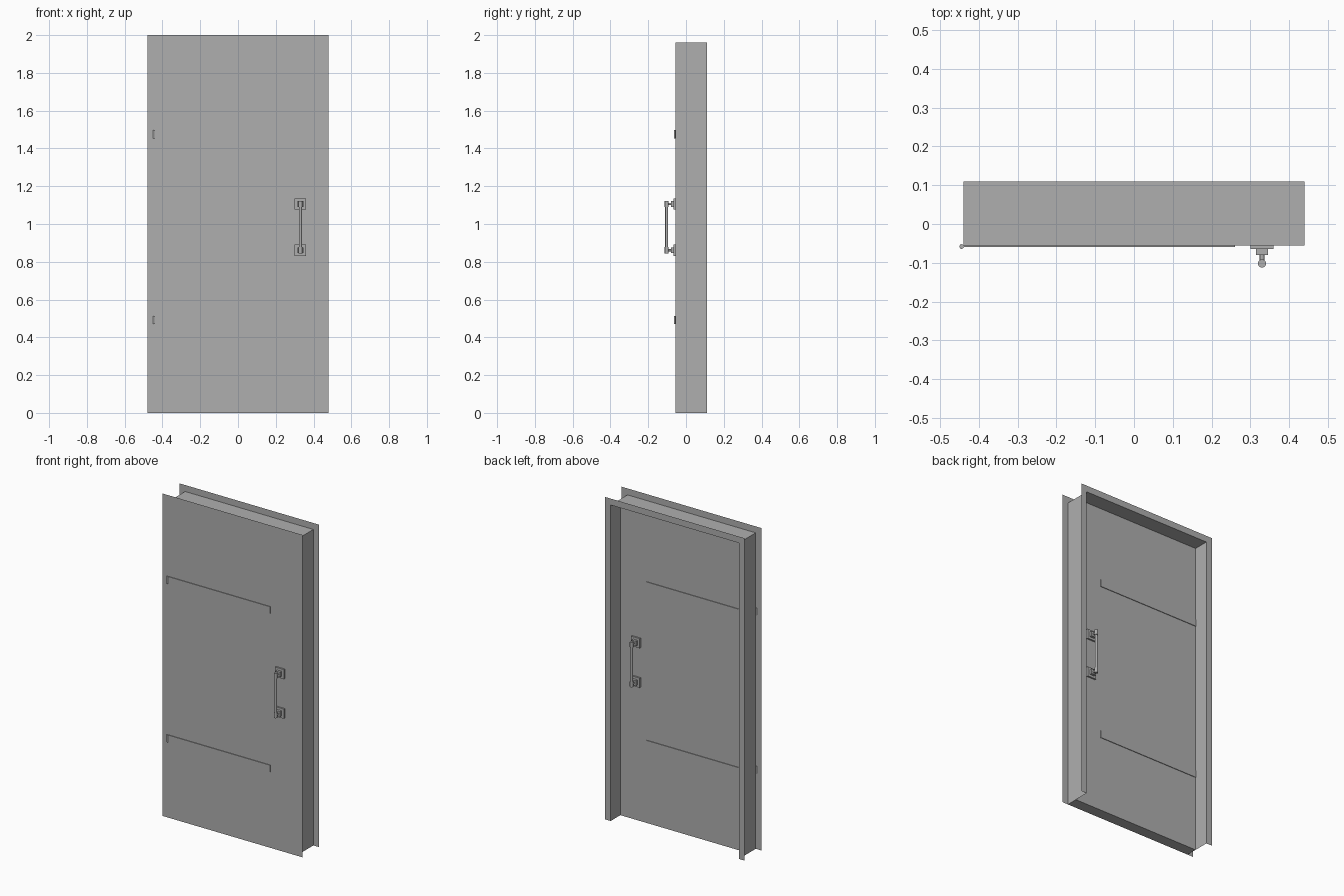
import bpy, bmesh, math
from mathutils import Vector

if "Cube" in bpy.data.objects:
    bpy.data.objects.remove(bpy.data.objects["Cube"], do_unlink=True)

grey = bpy.data.materials.new("door_grey")
grey.use_nodes = True
grey.diffuse_color = (0.43, 0.43, 0.43, 1)
grey.node_tree.nodes["Principled BSDF"].inputs["Base Color"].default_value = grey.diffuse_color

FRONT, LEAF_BACK, BACK = -0.055, 0.015, 0.11
HALF_W, HEIGHT, FLANGE = 0.44, 1.96, 0.04
MID = (FRONT + LEAF_BACK) / 2


def finish(name, bm):
    mesh = bpy.data.meshes.new(name)
    bm.to_mesh(mesh)
    bm.free()
    mesh.materials.append(grey)
    ob = bpy.data.objects.new(name, mesh)
    bpy.context.collection.objects.link(ob)
    return ob


def box(name, low, high):
    low, high = Vector(low), Vector(high)
    bm = bmesh.new()
    bmesh.ops.create_cube(bm, size=1)
    bmesh.ops.scale(bm, vec=high - low, verts=bm.verts)
    bmesh.ops.translate(bm, vec=(low + high) / 2, verts=bm.verts)
    return finish(name, bm)


def rod(name, start, end, radius):
    start, end = Vector(start), Vector(end)
    bm = bmesh.new()
    bmesh.ops.create_cone(bm, cap_ends=True, segments=20, radius1=radius,
                          radius2=radius, depth=(end - start).length)
    ob = finish(name, bm)
    ob.location = (start + end) / 2
    ob.rotation_euler = (end - start).to_track_quat("Z", "Y").to_euler()
    bpy.ops.object.select_all(action="DESELECT")
    ob.select_set(True)
    bpy.context.view_layer.objects.active = ob
    bpy.ops.object.shade_smooth_by_angle(angle=math.radians(40))
    return ob


# Sheet-metal frame: a flanged channel swept up, across and down
bm = bmesh.new()
rings = []
for offset, y in ((FLANGE, FRONT), (0, FRONT), (0, BACK), (FLANGE, BACK)):
    x, z = HALF_W + offset, HEIGHT + offset
    rings.append([bm.verts.new(p) for p in ((-x, y, 0), (-x, y, z), (x, y, z), (x, y, 0))])
for a, b in zip(rings, rings[1:]):
    for i in range(3):
        bm.faces.new((a[i], a[i + 1], b[i + 1], b[i]))
bmesh.ops.recalc_face_normals(bm, faces=bm.faces)
finish("door_frame", bm)

# Door leaf, flush with the front of the frame
box("door_leaf", (-HALF_W, FRONT, 0), (HALF_W, LEAF_BACK, HEIGHT))

# Hinges: a strap showing on both faces and a knuckle at the edge
for level, z in (("lower", 0.47), ("upper", 1.453)):
    top = z + 0.044
    box(level + "_hinge_strap", (-HALF_W, FRONT - 0.004, z), (0.26, LEAF_BACK + 0.004, top))
    rod(level + "_hinge_knuckle", (-0.444, FRONT - 0.003, z), (-0.444, FRONT - 0.003, top), 0.006)

# Pull handles on both faces
HX = 0.33
for side, face, out in (("front", FRONT, -1), ("back", LEAF_BACK, 1)):
    def block(name, z, half, near, far):
        ys = sorted((face + out * near, face + out * far))
        box(name, (HX - half, ys[0], z - half), (HX + half, ys[1], z + half))

    bar_y = face + out * 0.047
    for level, z in (("lower", 0.861), ("upper", 1.106)):
        name = side + "_" + level
        block(name + "_rosette", z, 0.03, 0, 0.01)
        block(name + "_mount", z, 0.0155, 0.01, 0.025)
        rod(name + "_neck", (HX, face + out * 0.025, z), (HX, bar_y, z), 0.006)
        rod(name + "_collar", (HX, bar_y, z - 0.016), (HX, bar_y, z + 0.016), 0.0105)
    rod(side + "_pull_bar", (HX, bar_y, 0.845), (HX, bar_y, 1.122), 0.008)
